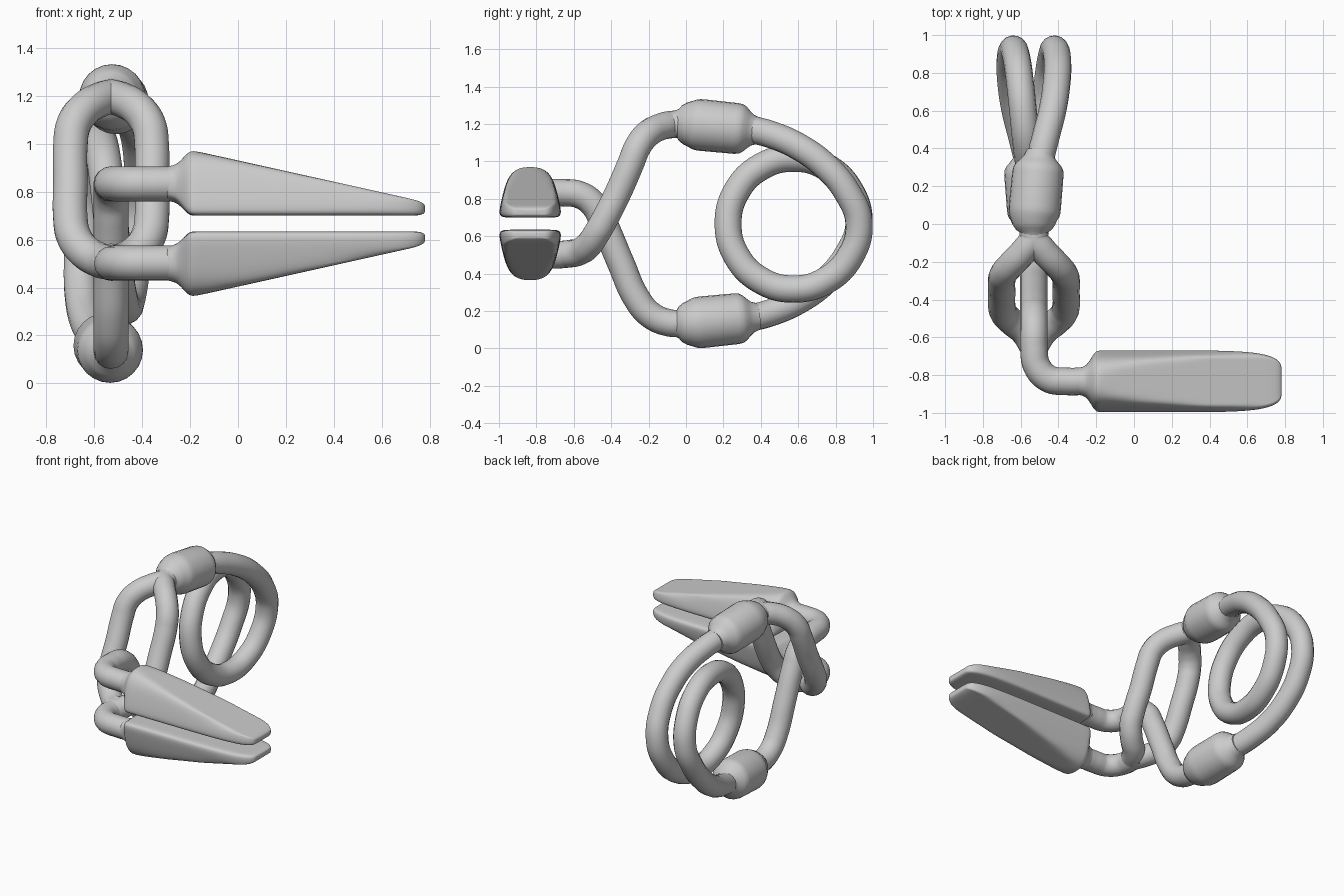
import bpy, bmesh, math

if "Cube" in bpy.data.objects:
    bpy.data.objects.remove(bpy.data.objects["Cube"])

CX, MZ = -0.53, 0.6675      # loop axis x and mirror height
R = 0.073                   # wire radius


def activate(ob):
    bpy.ops.object.select_all(action='DESELECT')
    ob.select_set(True)
    bpy.context.view_layer.objects.active = ob


def tube(name, pts, radii=None, bezier=True, sides=6):
    """Round wire swept through points, with optional radius per point."""
    cu = bpy.data.curves.new(name, 'CURVE')
    cu.dimensions = '3D'
    cu.bevel_depth = R if radii is None else 1.0
    cu.bevel_resolution = sides
    cu.use_fill_caps = True
    cu.resolution_u = 8
    sp = cu.splines.new('BEZIER' if bezier else 'POLY')
    target = sp.bezier_points if bezier else sp.points
    target.add(len(pts) - 1)
    for i, (p, co) in enumerate(zip(target, pts)):
        if bezier:
            p.co = co
            p.handle_left_type = p.handle_right_type = 'AUTO'
        else:
            p.co = (*co, 1)
        if radii:
            p.radius = radii[i]
    ob = bpy.data.objects.new(name, cu)
    bpy.context.collection.objects.link(ob)
    activate(ob)
    bpy.ops.object.convert(target='MESH')
    bpy.ops.object.shade_smooth_by_angle(angle=math.radians(50))
    return ob


def flip(p):
    """Half turn about the lengthwise axis of the spring."""
    return (2 * CX - p[0], p[1], 2 * MZ - p[2])


# Coil spring: upper arm, one full turn, lower arm (the upper arm half-turned)
arm = [(-0.508, 0.27, 1.178), (-0.492, 0.36, 1.168), (-0.465, 0.47, 1.138),
       (-0.432, 0.60, 1.08), (-0.41, 0.74, 0.98), (-0.405, 0.865, 0.83)]
coil = []
for i in range(13):
    a = -2 * math.pi * i / 12
    coil.append((-0.42 - 0.22 * i / 12, 0.575 + 0.35 * math.cos(a), MZ + 0.35 * math.sin(a)))
tube("coil_spring", arm + coil + [flip(p) for p in reversed(arm)])

# Sleeves joining the spring to the arms
profile = [(-0.07, 0.06), (-0.045, 0.074), (-0.03, 0.095), (-0.005, 0.112), (0.025, 0.124),
           (0.045, 0.133), (0.065, 0.137), (0.09, 0.138), (0.27, 0.136), (0.295, 0.132),
           (0.315, 0.12), (0.335, 0.1), (0.355, 0.083), (0.39, 0.07)]
axis = [(CX + max(0, y - 0.03) * 0.09, y, 1.203 - 0.1 * y) for y, r in profile]
radii = [r for y, r in profile]
tube("upper_sleeve", axis, radii, False, 10)
tube("lower_sleeve", [flip(p) for p in axis], radii, False, 10)

# Single arm: lower sleeve up through the loop to the upper jaw
stem = [(CX, -0.66), (-0.513, -0.755), (-0.45, -0.82), (-0.36, -0.833), (-0.265, -0.833)]
rise = [(0.0, 0.135), (-0.09, 0.137), (-0.19, 0.18), (-0.265, 0.27), (-0.35, 0.46),
        (-0.445, 0.68), (-0.495, 0.77), (-0.57, 0.822)]
tube("single_arm", [(CX, y, z) for y, z in rise] + [(x, y, 0.833) for x, y in stem])

# Split arm: two mirrored strands that part and rejoin around the single arm
strand = [(0.0, 0.0, 1.2), (0.0, -0.07, 1.198), (0.045, -0.135, 1.185), (0.115, -0.21, 1.142),
          (0.158, -0.26, 1.075), (0.17, -0.295, 0.99), (0.17, -0.36, 0.84), (0.17, -0.435, 0.69),
          (0.158, -0.475, 0.62), (0.115, -0.52, 0.555), (0.05, -0.575, 0.515), (0.0, -0.655, 0.503)]
for side, name in ((1, "split_arm_right"), (-1, "split_arm_left")):
    tube(name, [(CX + side * x, y, z) for x, y, z in strand])
tube("lower_stem", [(CX, -0.59, 0.512)] + [(x, y, 0.502) for x, y in stem])

# Jaws: D-shaped section lofted along x, cut by a sloping plane, necked to the stem
half = [(0, 0.70), (0.075, 0.70), (0.14, 0.70), (0.16, 0.708), (0.166, 0.73), (0.157, 0.78),
        (0.138, 0.86), (0.117, 0.915), (0.085, 0.953), (0.043, 0.97), (0, 0.972)]
section = half + [(-y, z) for y, z in reversed(half[1:-1])]
# x position, blend from round stem to D, width scale, height scale
stations = [(-0.31, 0, 1, 1), (-0.28, 0.04, 1, 1), (-0.255, 0.17, 1, 1), (-0.235, 0.45, 1, 1),
            (-0.215, 0.8, 1, 1), (-0.198, 0.97, 1, 1), (-0.18, 1, 1, 1), (-0.1, 1, 1, 1),
            (0.05, 1, 1, 1), (0.2, 1, 1, 1), (0.35, 1, 1, 1), (0.48, 1, 0.99, 1),
            (0.6, 1, 0.955, 1), (0.68, 1, 0.89, 1), (0.73, 1, 0.80, 1), (0.76, 1, 0.70, 0.92),
            (0.777, 1, 0.58, 0.7), (0.782, 1, 0.45, 0.4)]


def jaw(name, mirrored):
    bm = bmesh.new()
    rings = []
    for x, t, sy, sz in stations:
        top = 0.973 - 0.222 * (max(x, -0.19) + 0.19)
        mid = (0.70 + top) / 2
        ring = []
        for y, z in section:
            a = math.atan2(z - 0.833, y)
            zc = mid + (min(z, top) - mid) * sz
            yy = (1 - t) * R * math.cos(a) + t * y * sy
            zz = (1 - t) * (0.833 + R * math.sin(a)) + t * zc
            ring.append(bm.verts.new((x, -0.833 + yy, 2 * MZ - zz if mirrored else zz)))
        rings.append(ring)
    n = len(section)
    for r0, r1 in zip(rings, rings[1:]):
        for i in range(n):
            j = (i + 1) % n
            bm.faces.new((r0[i], r0[j], r1[j], r1[i]))
    bm.faces.new(rings[0])
    bm.faces.new(rings[-1])
    bmesh.ops.recalc_face_normals(bm, faces=bm.faces[:])
    me = bpy.data.meshes.new(name)
    bm.to_mesh(me)
    bm.free()
    ob = bpy.data.objects.new(name, me)
    bpy.context.collection.objects.link(ob)
    activate(ob)
    bpy.ops.object.shade_smooth_by_angle(angle=math.radians(60))
    sub = ob.modifiers.new("rounding", 'SUBSURF')
    sub.levels = sub.render_levels = 2


jaw("upper_jaw", False)
jaw("lower_jaw", True)
